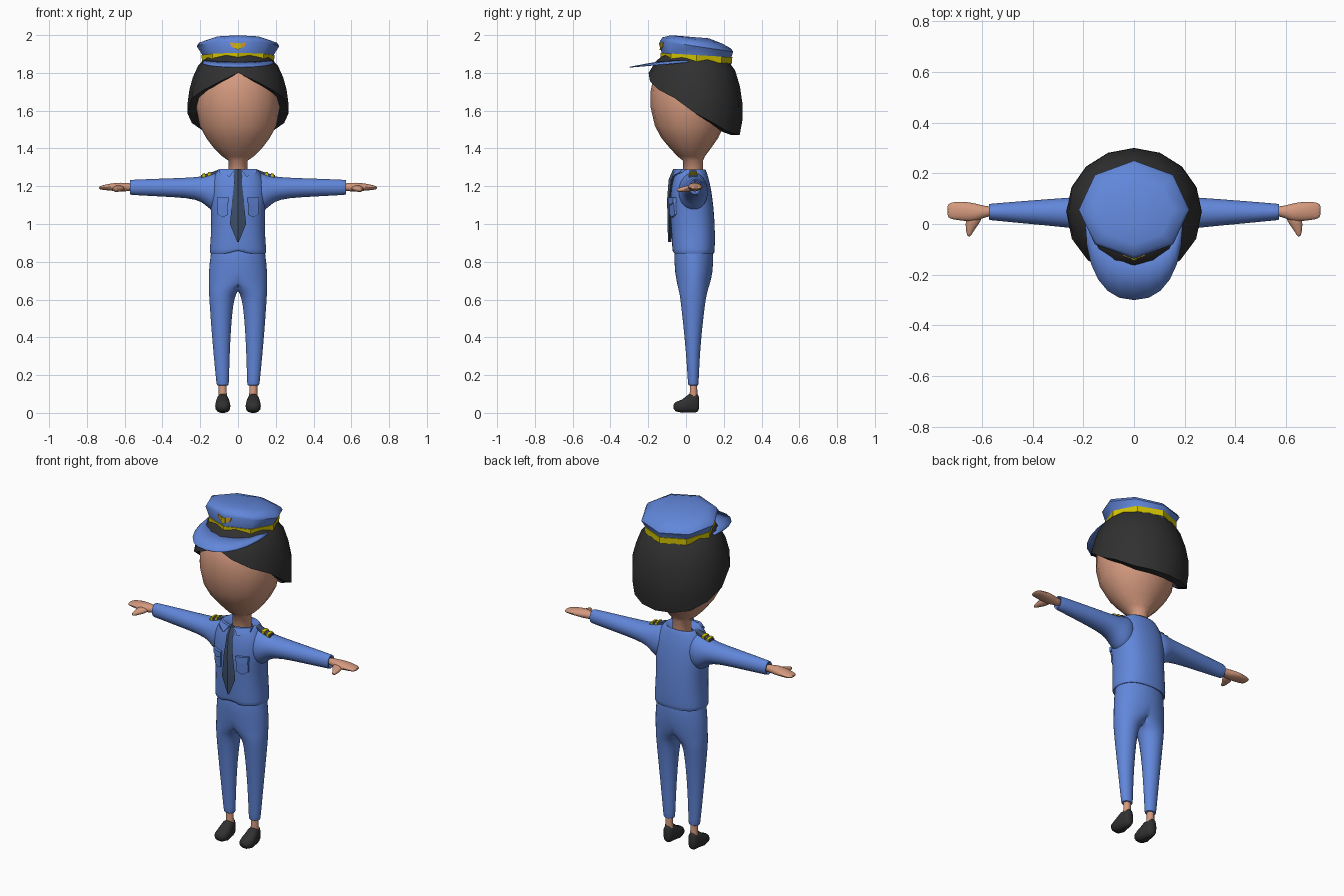
import bpy, bmesh
from math import sin, cos, pi, copysign, radians


def material(name, r, g, b):
    m = bpy.data.materials.new(name)
    m.diffuse_color = (r, g, b, 1)
    return m


BLUE = material("uniform_blue", .12, .24, .70)
SKIN = material("skin", .66, .32, .21)
BLACK = material("black", .03, .03, .03)
SLATE = material("slate", .05, .08, .15)
YELLOW = material("yellow", .65, .55, .0)
GOLD = material("gold", .75, .40, .03)


def finish(name, bm, mat, mirror=False, sub=0, angle=60):
    bmesh.ops.recalc_face_normals(bm, faces=bm.faces[:])
    me = bpy.data.meshes.new(name)
    bm.to_mesh(me)
    bm.free()
    ob = bpy.data.objects.new(name, me)
    bpy.context.collection.objects.link(ob)
    me.materials.append(mat)
    bpy.ops.object.select_all(action='DESELECT')
    ob.select_set(True)
    bpy.context.view_layer.objects.active = ob
    bpy.ops.object.shade_smooth_by_angle(angle=radians(angle))
    if mirror:
        ob.modifiers.new("mirror", 'MIRROR').merge_threshold = .0005
    if sub:
        ob.modifiers.new("smooth", 'SUBSURF').levels = sub
        ob.modifiers["smooth"].render_levels = sub
    return ob


def skin_rows(bm, rows, closed=True):
    n = len(rows[0])
    for r, s in zip(rows, rows[1:]):
        for i in range(n if closed else n - 1):
            j = (i + 1) % n
            bm.faces.new((r[i], r[j], s[j], s[i]))


def loft(axis, rings, n, power=1.0, caps=(True, True), clamp=False, tilts=None):
    """Rounded rings (position, a0, a1, b0, b1) joined along an axis."""
    bm, rows = bmesh.new(), []
    for k, (p, a0, a1, b0, b1) in enumerate(rings):
        row = []
        for i in range(n):
            c, s = cos(2 * pi * i / n), sin(2 * pi * i / n)
            a = (a0 + a1) / 2 + (a1 - a0) / 2 * copysign(abs(c) ** power, c)
            b = (b0 + b1) / 2 + (b1 - b0) / 2 * copysign(abs(s) ** power, s)
            if clamp:
                a = max(a, 0)
            t = -tilts[k] * (b - .06) if tilts else 0
            row.append(bm.verts.new({'x': (p, a, b), 'y': (a, p, b), 'z': (a, b, p + t)}[axis]))
        rows.append(row)
    skin_rows(bm, rows)
    for use, row in zip(caps, (rows[0], rows[-1])):
        if use:
            bm.faces.new(row)
    return bm


def lerp_table(table, z, col):
    if z <= table[0][0]:
        return table[0][col]
    for a, b in zip(table, table[1:]):
        if z <= b[0]:
            return a[col] + (b[col] - a[col]) * (z - a[0]) / (b[0] - a[0])
    return table[-1][col]


def plate(name, pts, surf, off, mat, mirror=True):
    """Thin cut-out of (x, z) points laid on a curved front surface."""
    bm = bmesh.new()
    rows = [[bm.verts.new((x, surf(x, z) + d, z)) for x, z in pts] for d in (.008, -off)]
    skin_rows(bm, rows)
    bm.faces.new(rows[0])
    bm.faces.new(rows[1])
    finish(name, bm, mat, mirror, angle=30)


def sym(z, h, y0, y1):
    return (z, -h, h, y0, y1)


# head and neck
head = [sym(1.25, .05, -.015, .09), sym(1.335, .05, -.015, .09), sym(1.358, .083, -.045, .1),
        sym(1.405, .13, -.088, .135), sym(1.455, .168, -.13, .17), sym(1.52, .203, -.165, .2),
        sym(1.62, .222, -.188, .22), sym(1.7, .22, -.188, .225), sym(1.78, .2, -.172, .22),
        sym(1.85, .16, -.12, .19)]
finish("head", loft('z', head, 16), SKIN)

# hair: shell whose lower edge drops from fringe to nape
edge = [1.80, 1.755, 1.71, 1.665, 1.585, 1.535, 1.49, 1.475, 1.47]
prof = [(1.45, .92), (1.55, 1.0), (1.68, .99), (1.8, .87), (1.86, .74), (1.92, .5)]
bm, rows = bmesh.new(), []
for t in (-1, 0, .2, .4, .6, .8, 1):
    row = []
    for i in range(16):
        a, e = 2 * pi * i / 16, edge[min(i, 16 - i)]
        z = e + (1.9 - e) * max(t, 0)
        r = lerp_table(prof, z, 1) * (.82 if t < 0 else 1)
        ry = .285 if cos(a) > 0 else .25
        row.append(bm.verts.new((.268 * r * sin(a), .05 - ry * r * cos(a), z)))
    rows.append(row)
skin_rows(bm, rows)
bm.faces.new(rows[-1])
finish("hair", bm, BLACK, angle=50)

# cap: eight-sided crown, band and visor
cap = [sym(1.845, .185, -.128, .238), sym(1.893, .188, -.13, .24), sym(1.94, .218, -.137, .25),
       sym(1.958, .208, -.125, .238), sym(1.977, .155, -.08, .19), sym(1.988, .07, .0, .12)]
finish("cap_crown", loft('z', cap, 8, tilts=[.03, .06, .15, .16, .16, .08]), BLUE, angle=50)
band = [sym(1.86, .18, -.12, .23), sym(1.86, .191, -.134, .244), sym(1.894, .193, -.135, .245),
        sym(1.894, .18, -.12, .23)]
finish("cap_band", loft('z', band, 8, caps=(False, False), tilts=[.06] * 4), YELLOW, angle=40)
bm, rows = bmesh.new(), []
for t in (0, .5, 1):
    row = []
    for i in range(13):
        a = -pi / 2 + pi * i / 12
        s, c = copysign(abs(sin(a)) ** .88, a), max(cos(a), 0) ** .88
        row.append(bm.verts.new(((.18 + .012 * t) * s, -(.11 + .19 * t) * c + .01 * (1 - c),
                                 1.866 - t * (.008 + .026 * c) + .004 * t * (1 - t))))
    rows.append(row)
skin_rows(bm, rows, closed=False)
visor = finish("cap_visor", bm, BLUE)
visor.modifiers.new("thickness", 'SOLIDIFY').thickness = .004

# plain cap badge


def cap_front(x, z):
    return -.133 + .37 * abs(x) - .06 * (z - 1.92)


plate("badge_side", [(.014, 1.93), (.034, 1.938), (.045, 1.962), (.014, 1.958)], cap_front, .006, GOLD)
plate("badge_middle", [(0, 1.92), (.012, 1.93), (.012, 1.955), (0, 1.96), (-.012, 1.955), (-.012, 1.93)],
      cap_front, .008, YELLOW, False)

# shirt body with open collar and notched hem
torso = [sym(.84, .15, -.07, .15), sym(.855, .152, -.073, .153), sym(.95, .143, -.078, .155),
         sym(1.05, .143, -.083, .15), sym(1.13, .15, -.085, .142), sym(1.2, .15, -.078, .131),
         sym(1.25, .132, -.066, .118), sym(1.29, .105, -.05, .105)]
rings = [sym(.85, .135, -.055, .135)] + torso + [sym(1.292, .095, -.042, .1), sym(1.26, .055, -.02, .093)]
bm = loft('z', rings, 24, .85, (False, False))
for v in bm.verts:
    if v.co.z < .852 and abs(v.co.x) < .005 and v.co.y < 0:
        v.co.z += .025
finish("shirt_body", bm, BLUE, sub=1)


def chest(x, z):
    h, y0, y1 = (lerp_table(torso, z, c) for c in (2, 3, 4))
    q = min(abs(x) / h, 1) ** (2 / .85)
    return (y0 + y1) / 2 - (y1 - y0) / 2 * (1 - q) ** (.85 / 2)


# sleeves
sleeve = [(.06, -.03, .105, 1.08, 1.28), (.12, -.045, .12, 1.06, 1.277), (.155, -.035, .115, 1.08, 1.262),
          (.19, -.025, .11, 1.118, 1.253), (.26, -.015, .105, 1.137, 1.246), (.42, 0, .093, 1.145, 1.241),
          (.56, .014, .081, 1.153, 1.235), (.573, .015, .08, 1.154, 1.234), (.573, .024, .072, 1.165, 1.225),
          (.555, .026, .07, 1.17, 1.22)]
finish("sleeve", loft('x', sleeve, 16), BLUE, True, 1)

# hands and thumbs
hand = [(.55, .03, .07, 1.175, 1.217), (.59, .026, .072, 1.172, 1.218), (.62, .008, .082, 1.17, 1.221),
        (.66, .008, .09, 1.174, 1.218), (.70, .014, .09, 1.178, 1.21), (.725, .018, .086, 1.181, 1.203),
        (.737, .03, .076, 1.186, 1.197)]
finish("hand", loft('x', hand, 10), SKIN, True, 1)
thumb = [(.045, .59, .66, 1.178, 1.21), (.01, .6, .668, 1.168, 1.207), (-.02, .626, .665, 1.168, 1.197),
         (-.04, .638, .661, 1.17, 1.191), (-.05, .645, .655, 1.175, 1.186)]
finish("thumb", loft('y', thumb, 8), SKIN, True, 1)

# tie
tie = [sym(1.29, .018, -.068, -.04), sym(1.25, .024, -.086, -.05), sym(1.235, .019, -.092, -.065),
       sym(1.13, .03, -.1, -.078), sym(1.0, .043, -.098, -.076), sym(.905, .004, -.095, -.077)]
finish("tie", loft('z', tie, 4), SLATE, angle=30)

# collar flaps, pockets and pocket flaps
plate("collar_flap", [(.016, 1.288), (.045, 1.25), (.075, 1.262), (.1, 1.272), (.098, 1.292), (.06, 1.292)],
      chest, .01, BLUE)
plate("pocket", [(.052, 1.12), (.052, 1.05), (.08, 1.035), (.108, 1.05), (.108, 1.12), (.08, 1.12)],
      chest, .008, BLUE)
plate("pocket_flap", [(.048, 1.14), (.048, 1.115), (.08, 1.1), (.112, 1.115), (.112, 1.14), (.08, 1.14)],
      chest, .014, BLUE)

# shoulder straps with bars
strap = [(.1, .018, .056, 1.265, 1.289), (.15, .016, .058, 1.25, 1.27), (.195, .016, .058, 1.24, 1.26)]
finish("shoulder_strap", loft('x', strap, 12, .4), SLATE, True, angle=40)
for x in (.145, .175):
    z = 1.272 - (x - .15) * .24
    bar = [(x, .014, .06, z - .02, z + .003), (x + .014, .014, .06, z - .023, z)]
    finish("strap_bar", loft('x', bar, 12, .4), YELLOW, True, angle=40)

# trousers: one half, joined at the middle by mirroring
trousers = [(.88, -.14, .14, -.055, .138), (.84, -.147, .147, -.065, .147), (.75, -.157, .157, -.06, .143),
            (.69, -.11, .157, -.05, .13), (.655, -.035, .156, -.041, .118), (.625, .01, .154, -.034, .11),
            (.58, .025, .151, -.028, .102), (.45, .037, .142, -.013, .086), (.3, .044, .129, .001, .073),
            (.16, .048, .115, .01, .067), (.145, .049, .113, .011, .066), (.145, .06, .102, .02, .058)]
bm = loft('z', trousers, 20, caps=(False, True), clamp=True)
bmesh.ops.delete(bm, geom=[f for f in bm.faces if all(v.co.x < 1e-5 for v in f.verts)], context='FACES')
finish("trousers", bm, BLUE, True, 1)

# ankles and shoes
ankle = [(.07, .056, .104, .016, .062), (.11, .06, .102, .02, .06), (.17, .06, .102, .02, .058)]
finish("ankle", loft('z', ankle, 12), SKIN, True)
shoe = [(-.066, .066, .098, .022, .044), (-.055, .048, .114, .008, .058), (-.02, .04, .121, 0, .072),
        (.015, .047, .115, 0, .1), (.045, .053, .108, 0, .103), (.062, .058, .103, .006, .1),
        (.068, .068, .094, .02, .085)]
finish("shoe", loft('y', shoe, 14, .8), BLACK, True)
